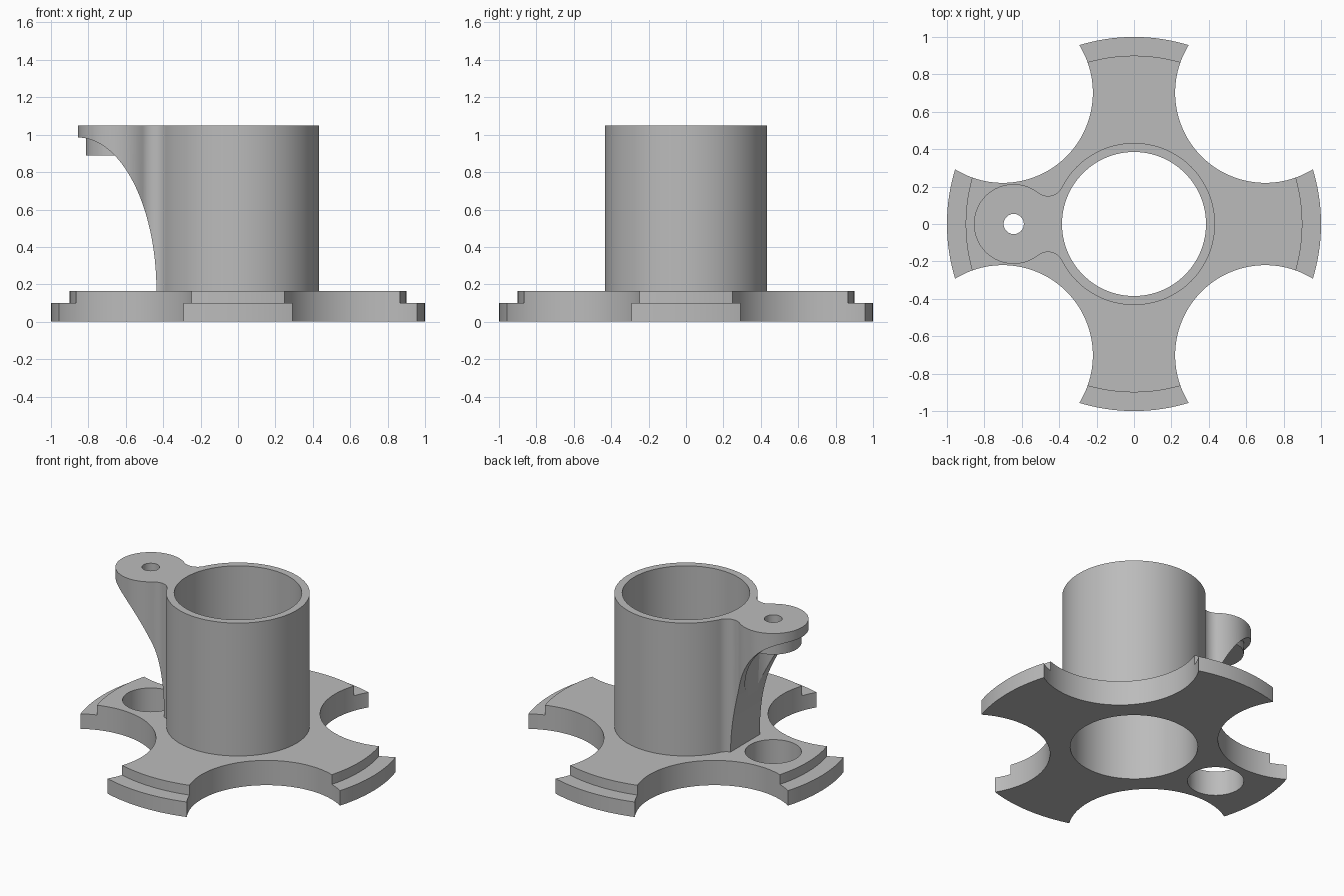
import bpy, bmesh
from math import sin, cos, pi, atan2, radians
from mathutils import Vector

if "Cube" in bpy.data.objects:
    bpy.data.objects.remove(bpy.data.objects["Cube"])

grey = bpy.data.materials.new("plain grey")
grey.use_nodes = True
colour = (0.5, 0.5, 0.5, 1)
grey.diffuse_color = colour
grey.node_tree.nodes["Principled BSDF"].inputs["Base Color"].default_value = colour


def arc(cx, cy, rx, ry, start, end, steps):
    return [(cx + rx * cos(start + (end - start) * i / steps),
             cy + ry * sin(start + (end - start) * i / steps)) for i in range(steps + 1)]


def prism(name, outline, low, high, sideways=False):
    """Extrude an outline along z, or an x-z outline along y when sideways."""
    bm = bmesh.new()
    place = (lambda a, b: (a, low, b)) if sideways else (lambda a, b: (a, b, low))
    face = bm.faces.new([bm.verts.new(place(a, b)) for a, b in outline])
    grown = bmesh.ops.extrude_face_region(bm, geom=[face])["geom"]
    shift = Vector((0, high - low, 0) if sideways else (0, 0, high - low))
    bmesh.ops.translate(bm, vec=shift, verts=[g for g in grown if isinstance(g, bmesh.types.BMVert)])
    bmesh.ops.recalc_face_normals(bm, faces=bm.faces)
    mesh = bpy.data.meshes.new(name)
    bm.to_mesh(mesh)
    bm.free()
    mesh.materials.append(grey)
    obj = bpy.data.objects.new(name, mesh)
    bpy.context.collection.objects.link(obj)
    return obj


def cylinder(name, x, y, radius, low, high, steps=96):
    return prism(name, arc(x, y, radius, radius, 0, 2 * pi, steps)[:-1], low, high)


def combine(target, tool, operation):
    """Apply a boolean and discard the tool."""
    mod = target.modifiers.new("boolean", "BOOLEAN")
    mod.operation, mod.solver, mod.object = operation, "EXACT", tool
    bpy.ops.object.select_all(action="DESELECT")
    bpy.context.view_layer.objects.active = target
    target.select_set(True)
    bpy.ops.object.modifier_apply(modifier=mod.name)
    bpy.data.objects.remove(tool)


TUBE_R, BORE_R, TOP = 0.433, 0.385, 1.05
STEP_Z, PLATE_Z = 0.1, 0.165
EAR_X, EAR_R, BOSS_R, BOSS_Z = -0.643, 0.213, 0.17, 0.89
FILLET_X, FILLET_Y, FILLET_R = -0.46, 0.233, 0.083

# Stepped base plate with four scallops, leaving a cross of flared arms
base = cylinder("base_plate", 0, 0, 1, 0, STEP_Z, 160)
combine(base, cylinder("upper_step", 0, 0, 0.9, 0.05, PLATE_Z, 160), "UNION")
for sx in (-1, 1):
    for sy in (-1, 1):
        combine(base, cylinder("scallop", 0.702 * sx, 0.702 * sy, 0.482, -1, 1, 128), "DIFFERENCE")
combine(base, cylinder("bore", 0, 0, BORE_R, -1, 2), "DIFFERENCE")
combine(base, cylinder("access_hole", EAR_X, 0, BOSS_R, -1, 0.5, 64), "DIFFERENCE")

# Ear outline: round end blended into the sleeve by a fillet on each side
to_ear = atan2(-FILLET_Y, EAR_X - FILLET_X)
to_tube = atan2(-FILLET_Y, -FILLET_X)
ear_angle = to_ear + pi
fillet = arc(FILLET_X, FILLET_Y, FILLET_R, FILLET_R, to_tube, to_ear, 20)
end = arc(EAR_X, 0, EAR_R, EAR_R, ear_angle, 2 * pi - ear_angle, 64)
outline = [(-0.3, 0.1)] + fillet + end[1:-1] + [(x, -y) for x, y in reversed(fillet)] + [(-0.3, -0.1)]
ear = prism("ear", outline, PLATE_Z, TOP)

# Curved underside of the ear, sweeping down to the foot of the sleeve
sweep = arc(-0.857, PLATE_Z, 0.421, 0.82, 0, pi / 2, 48)
under = [(-0.436, 0)] + sweep + [(-1.1, 0.985), (-1.1, 0)]
combine(ear, prism("underside", under, -1, 1, True), "DIFFERENCE")

# Boss under the ear, with a clear channel beneath it
combine(ear, cylinder("boss", EAR_X, 0, BOSS_R, BOSS_Z, 1.02, 64), "UNION")
combine(ear, cylinder("channel", EAR_X, 0, BOSS_R + 0.0005, 0, BOSS_Z, 64), "DIFFERENCE")

# Hollow sleeve joined to the ear
sleeve = cylinder("sleeve_with_ear", 0, 0, TUBE_R, PLATE_Z, TOP, 128)
combine(sleeve, ear, "UNION")
combine(sleeve, cylinder("bore", 0, 0, BORE_R, -1, 2), "DIFFERENCE")
combine(sleeve, cylinder("screw_hole", EAR_X, 0, 0.054, 0.5, 2, 40), "DIFFERENCE")

# Smooth curved walls, crisp edges
for obj in (base, sleeve):
    bpy.ops.object.select_all(action="DESELECT")
    obj.select_set(True)
    bpy.context.view_layer.objects.active = obj
    bpy.ops.object.shade_smooth_by_angle(angle=radians(25))
